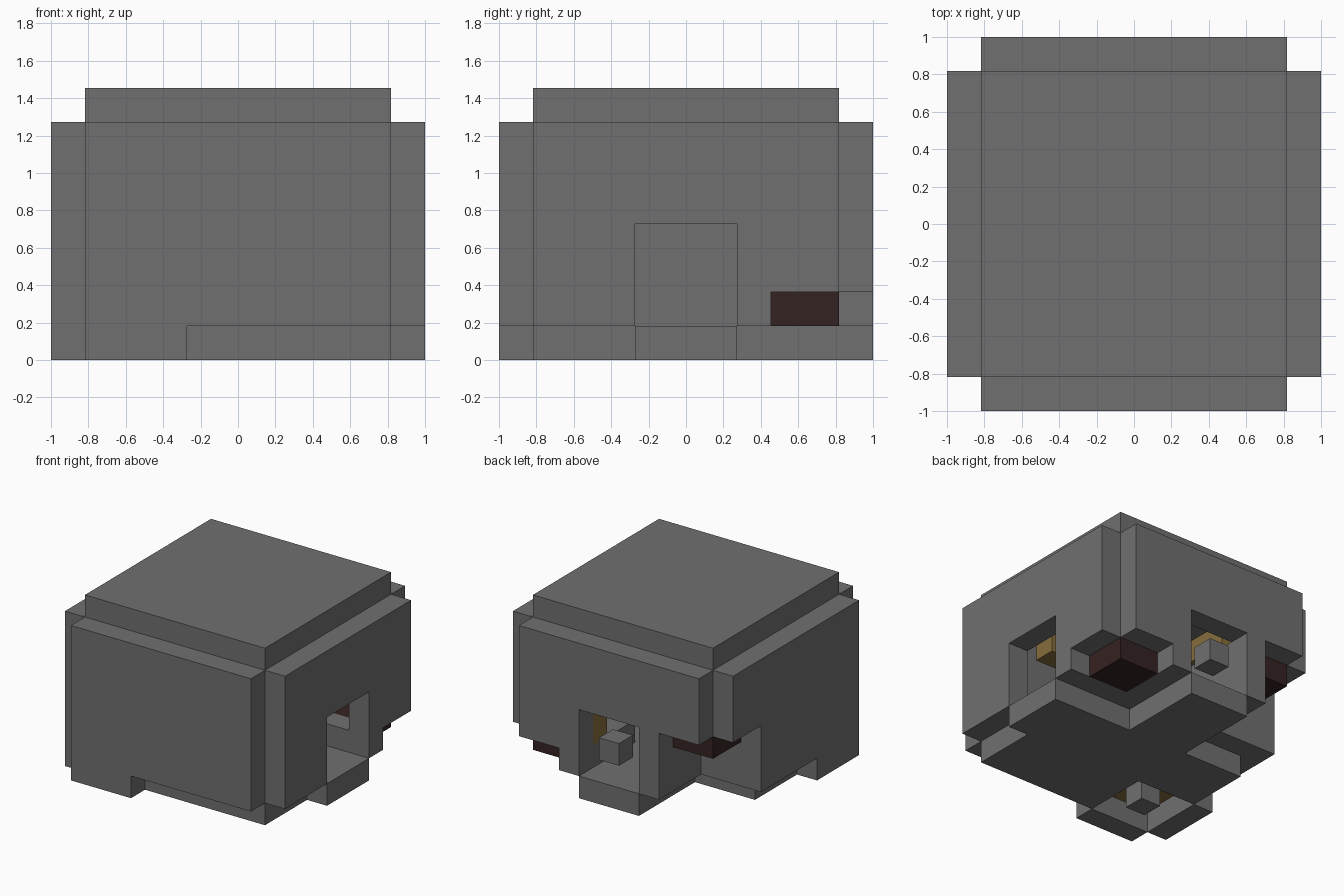
import bpy, bmesh
from mathutils import Vector

if "Cube" in bpy.data.objects:
    bpy.data.objects.remove(bpy.data.objects["Cube"])

U = 1 / 11  # one block unit


def material(name, rgb):
    m = bpy.data.materials.new(name)
    m.use_nodes = True
    m.diffuse_color = (*rgb, 1)
    bsdf = m.node_tree.nodes["Principled BSDF"]
    bsdf.inputs["Base Color"].default_value = (*rgb, 1)
    bsdf.inputs["Roughness"].default_value = 0.9
    return m


stone = material("stone grey", (0.165, 0.16, 0.165))
red = material("dark red", (0.036, 0.016, 0.016))
gold = material("dull gold", (0.24, 0.155, 0.045))


def slab(name, outline, axis, lo, hi, mat=stone):
    """Extrude an outline along one axis; the outline uses the other two axes in order."""
    def point(p, depth):
        c = list(p)
        c.insert(axis, depth)
        return Vector(c) * U
    bm = bmesh.new()
    face = bm.faces.new([bm.verts.new(point(p, lo)) for p in outline])
    grown = bmesh.ops.extrude_face_region(bm, geom=[face])["geom"]
    offset = point((0, 0), hi - lo)
    bmesh.ops.translate(bm, vec=offset, verts=[g for g in grown if isinstance(g, bmesh.types.BMVert)])
    bmesh.ops.recalc_face_normals(bm, faces=bm.faces)
    mesh = bpy.data.meshes.new(name)
    bm.to_mesh(mesh)
    bm.free()
    mesh.materials.append(mat)
    obj = bpy.data.objects.new(name, mesh)
    bpy.context.collection.objects.link(obj)
    return obj


def box(name, x, y, z, mat=stone):
    rect = [(x[0], y[0]), (x[1], y[0]), (x[1], y[1]), (x[0], y[1])]
    return slab(name, rect, 2, z[0], z[1], mat)


# Roof and floor
box("roof", (-9, 9), (-9, 9), (14, 16))
slab("floor", [(9, -9), (9, -3), (11, -3), (11, 3), (3, 3), (3, 11), (-3, 11), (-3, 3),
               (-9, 3), (-9, -3), (-3, -3), (-3, -9)], 2, 0, 2)

# Four outer walls, two with doorways
top = [(9, 14), (-9, 14)]
door = [(-3, 2), (-3, 8), (3, 8), (3, 2), (5, 2), (5, 4), (9, 4)]
slab("front_wall", [(-9, 0), (-3, 0), (-3, 2), (9, 2)] + top, 1, -11, -9)
slab("right_wall", [(-9, 0), (-3, 0), (-3, 2), (5, 2), (5, 8), (9, 8)] + top, 0, -11, -9)
slab("left_wall", [(-9, 2)] + door + top, 0, 9, 11)
slab("back_wall", [(-9, 8), (-5, 8), (-5, 2)] + door + top, 1, 9, 11)

# Corner pockets: stone lining with a dark red lid
for side, sx, height, lid in (("left", 1, 4, 2), ("right", -1, 8, 6)):
    lining = [(3, 3), (9, 3), (9, 5), (5, 5), (5, 9), (3, 9)]
    slab(side + "_pocket_lining", [(sx * x, y) for x, y in lining], 2, 2, height)
    box(side + "_pocket_lid", sorted((5 * sx, 9 * sx)), (5, 9), (lid, height), red)

# Small blocks floating in the openings
box("doorway_block", (-1, 1), (9, 11), (4, 6))
box("floor_opening_block", (-7, -5), (-7, -5), (0, 2))

# Gold trim inside the shell
box("pocket_gold_post", (3, 5), (7, 9), (4, 14), gold)
slab("low_corner_gold", [(-9, -9), (-3, -9), (-3, -7), (-7, -7), (-7, -3), (-9, -3)], 2, 2, 4, gold)
box("front_gold_beam", (-3, 3), (-9, -7), (12, 14), gold)
box("right_gold_beam", (-9, -7), (-3, 3), (12, 14), gold)
